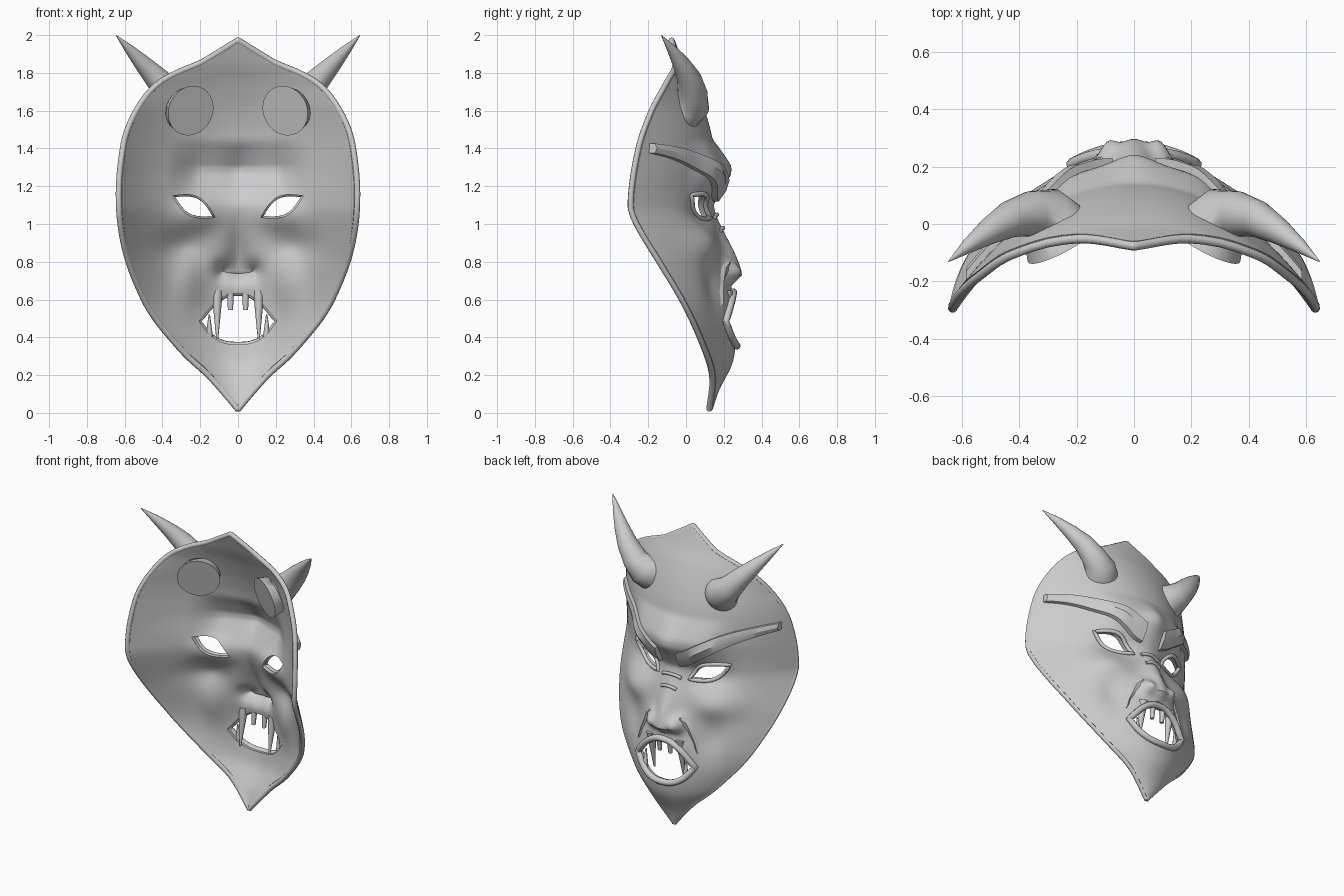
import bpy, bmesh, math
from mathutils import Vector

if "Cube" in bpy.data.objects:
    bpy.data.objects.remove(bpy.data.objects["Cube"])

# ---------- helpers ----------
def interp(tab, z):
    """Smooth (Hermite) interpolation through a list of (z, value)."""
    n = len(tab)
    z = min(max(z, tab[0][0]), tab[-1][0])
    i = max(k for k in range(n - 1) if tab[k][0] <= z)
    def slope(k):
        a, b = tab[max(k - 1, 0)], tab[min(k + 1, n - 1)]
        return (b[1] - a[1]) / (b[0] - a[0])
    (z0, v0), (z1, v1) = tab[i], tab[i + 1]
    h = z1 - z0
    t = (z - z0) / h
    return (v0 * (1 + 2 * t) * (1 - t) ** 2 + slope(i) * h * t * (1 - t) ** 2
            + v1 * t * t * (3 - 2 * t) + slope(i + 1) * h * t * t * (t - 1))

def bump(x, z, cx, cz, sx, sz):
    return math.exp(-((abs(x) - cx) / sx) ** 2 - ((z - cz) / sz) ** 2)

def lin(a, b, v):
    return min(max((v - a) / (b - a), 0), 1)

def ss(a, b, v):
    t = lin(a, b, v)
    return t * t * (3 - 2 * t)

def select(ob):
    bpy.ops.object.select_all(action='DESELECT')
    ob.select_set(True)
    bpy.context.view_layer.objects.active = ob

def finish(ob, angle=35):
    select(ob)
    bpy.ops.object.shade_smooth_by_angle(angle=math.radians(angle))
    return ob

def mesh_obj(name, verts, faces, angle=35):
    me = bpy.data.meshes.new(name)
    me.from_pydata(verts, [], faces)
    bm = bmesh.new()
    bm.from_mesh(me)
    bmesh.ops.recalc_face_normals(bm, faces=bm.faces)
    bm.to_mesh(me)
    bm.free()
    ob = bpy.data.objects.new(name, me)
    bpy.context.collection.objects.link(ob)
    return finish(ob, angle)

def loft(name, rings, angle=35):
    """Skin equal-sized rings of points and cap both ends."""
    n = len(rings[0])
    verts = [p for r in rings for p in r]
    faces = [(k * n + i, k * n + (i + 1) % n, (k + 1) * n + (i + 1) % n, (k + 1) * n + i)
             for k in range(len(rings) - 1) for i in range(n)]
    faces += [tuple(range(n)), tuple(range(len(verts) - n, len(verts)))]
    return mesh_obj(name, verts, faces, angle)

def tube(name, pts, r, closed=False):
    cu = bpy.data.curves.new(name, 'CURVE')
    cu.dimensions = '3D'
    cu.bevel_depth, cu.bevel_resolution, cu.use_fill_caps = r, 2, True
    sp = cu.splines.new('POLY')
    sp.points.add(len(pts) - 1)
    for p, q in zip(sp.points, pts):
        p.co = (*q, 1)
    sp.use_cyclic_u = closed
    ob = bpy.data.objects.new(name, cu)
    bpy.context.collection.objects.link(ob)
    select(ob)
    bpy.ops.object.convert(target='MESH')
    return finish(bpy.context.object, 50)

# ---------- face surface ----------
WIDTH = [(.015, .004), (.1, .075), (.2, .165), (.3, .275), (.4, .365), (.5, .445), (.6, .505),
         (.8, .587), (1, .63), (1.2, .638), (1.4, .617), (1.5, .592), (1.6, .545), (1.7, .475),
         (1.76, .405), (1.81, .31), (1.85, .21), (1.9, .125), (1.975, .004)]
EDGE = [(.015, .14), (.2, .155), (.4, .09), (.6, -.005), (.8, -.125), (1, -.245), (1.1, -.277),
        (1.4, -.235), (1.6, -.165), (1.75, -.085), (1.85, -.035), (1.975, -.06)]
MID = [(.015, .14), (.12, .175), (.25, .235), (.35, .245), (.5, .235), (.65, .225), (.85, .19),
       (1, .165), (1.15, .145), (1.3, .155), (1.45, .14), (1.6, .1), (1.75, .04), (1.86, -.015), (1.975, -.06)]

def Y(x, z):
    u = min(abs(x) / interp(WIDTH, z), 1)
    c, e = interp(MID, z), interp(EDGE, z)
    y = c - (c - e) * u ** 2.1
    brow = lin(1.1, 1.26, z) * (1 - lin(1.31, 1.45, z))        # creased brow ridge
    y += brow * (.03 * math.exp(-(x / .08) ** 2) + .055 * (1 - ss(.22, .4, abs(x))))
    nose = lin(.67, .73, z) * (1 - ss(.76, 1.1, z))
    y += .078 * nose * math.exp(-(x / (.05 + .03 * nose)) ** 2)
    y += .062 * bump(x, z, .095, .755, .042, .05)              # nostril wings
    y -= .045 * bump(x, z, .22, 1.06, .13, .075)               # eye sockets
    y += .04 * bump(x, z, .32, .89, .13, .09)                  # cheekbones
    y -= .03 * bump(x, z, .28, .68, .08, .13)                  # hollow cheeks
    y += .03 * bump(x, z, 0, .5, .2, .2)                       # muzzle
    return y

def on(x, z, off=0.0):
    return Vector((x, Y(x, z) + off, z))

# ---------- hole outlines (x, z) ----------
def eye_loop(s, grow=1.0, n=16):
    out, a = [], math.radians(27)
    for k in range(2 * n):
        t = k / n if k < n else 2 - k / n
        lx = (2 * t - 1) * .126 * grow
        lz = (.056 if k < n else -.052) * math.sin(math.pi * t) * grow
        out.append((s * (.234 + lx * math.cos(a) - lz * math.sin(a)),
                    1.092 + lx * math.sin(a) + lz * math.cos(a)))
    return out

def mouth_loop():
    up = [(-.205, .485), (-.13, .575), (-.06, .622), (0, .632), (.06, .622), (.13, .575), (.205, .485)]
    lo = [(-.205, .485), (-.15, .415), (-.08, .372), (0, .362), (.08, .372), (.15, .415), (.205, .485)]
    xs = [-.205 + .41 * k / 24 for k in range(25)]
    return [(x, interp(up, x)) for x in xs] + [(x, interp(lo, x)) for x in xs[-2:0:-1]]

# ---------- mask shell ----------
NX, NZ = 84, 110
verts, faces = [], []
for j in range(NZ + 1):
    z = .015 + 1.96 * j / NZ
    w = interp(WIDTH, z)
    for i in range(NX + 1):
        verts.append(on(w * (2 * i / NX - 1) * .9999, z))
for j in range(NZ):
    for i in range(NX):
        a = j * (NX + 1) + i
        faces.append((a, a + NX + 1, a + NX + 2, a + 1))        # outward is +y
me = bpy.data.meshes.new("mask_shell")
me.from_pydata(verts, [], faces)
shell = bpy.data.objects.new("mask_shell", me)
bpy.context.collection.objects.link(shell)
sol = shell.modifiers.new("thickness", 'SOLIDIFY')
sol.thickness, sol.offset = .03, -1
cutters = []
for k, lp in enumerate((eye_loop(1), eye_loop(-1), mouth_loop())):
    c = loft(f"hole_cutter_{k}", [[(x, y, z) for x, z in lp] for y in (-.5, .6)])
    c.hide_render = True
    cutters.append(c)
    b = shell.modifiers.new("hole", 'BOOLEAN')
    b.operation, b.object, b.solver = 'DIFFERENCE', c, 'EXACT'
select(shell)
for m in [m.name for m in shell.modifiers]:
    bpy.ops.object.modifier_apply(modifier=m)
for c in cutters:
    bpy.data.objects.remove(c)
finish(shell, 40)

# ---------- rolled rim around the edge ----------
zs = [.018 + 1.954 * (1 - math.cos(math.pi * k / 70)) / 2 for k in range(71)]
right = [(max(interp(WIDTH, z) - .007, .002), interp(EDGE, z) - .017, z) for z in zs]
tube("edge_rim", right + [(-x, y, z) for x, y, z in reversed(right)], .016, True)

# ---------- eyelids and lips ----------
for s, side in ((1, "right"), (-1, "left")):
    tube(f"eyelid_{side}", [on(x, z, .003) for x, z in eye_loop(s, 1.05)], .013, True)
tube("lips", [on(x * 1.05, .49 + (z - .49) * 1.05, .006) for x, z in mouth_loop()], .021, True)

# ---------- brows, horns, folds, fangs (both sides) ----------
BROW = [(.075, 1.175, .055), (.13, 1.2, .06), (.2, 1.245, .058), (.3, 1.305, .05),
        (.4, 1.35, .04), (.5, 1.382, .031), (.605, 1.405, .024)]
HORN = [(.25, -.07, 1.60, .135), (.275, -.01, 1.608, .122), (.305, .03, 1.635, .098), (.36, .035, 1.69, .079),
        (.43, .017, 1.77, .064), (.5, -.023, 1.845, .047), (.575, -.075, 1.925, .026), (.645, -.13, 1.998, .002)]

def tooth(name, x, z0, z1, r, lean=0.0, blunt=.1):
    rings = []
    for t in (0, .35, .7, .9, 1):
        z, rr = z0 + (z1 - z0) * t, r * ((1 - t) * (1 - blunt) + blunt)
        y = Y(x, z0) - .008 - lean * t
        rings.append([(x + rr * math.cos(a), y + rr * math.sin(a), z)
                      for a in (math.tau * k / 8 for k in range(8))])
    loft(name, rings, 50)

for s, side in ((1, "right"), (-1, "left")):
    rings = []
    for k in range(25):
        x = .075 + .51 * k / 24
        z = interp([(p[0], p[1]) for p in BROW], x)
        h = interp([(p[0], p[2]) for p in BROW], x)
        rings.append([(s * x, Y(x, z + d * h) + o, z + d * h)
                      for d, o in ((-1, -.02), (-1, .03), (0, .042), (1, .03), (1, -.02))])
    loft(f"eyebrow_{side}", rings, 30)

    rings, pts = [], [Vector(p[:3]) for p in HORN]
    for k, p in enumerate(pts):
        d = (pts[min(k + 1, 7)] - pts[max(k - 1, 0)]).normalized()
        if k == 0:
            d = Vector((.46, .86, .22)).normalized()           # base sits flush with the shell
        a = d.cross(Vector((0, 0, 1))).normalized()
        b = d.cross(a)
        ring = [p + HORN[k][3] * (a * math.cos(t) + b * math.sin(t))
                for t in (math.tau * i / 28 for i in range(28))]
        rings.append([(s * q.x, q.y, q.z) for q in ring])
    loft(f"horn_{side}", rings, 60)

    # wedge-shaped fold from nostril to mouth corner
    rings = []
    for x, z, w in ((.115, .8, .012), (.15, .77, .03), (.175, .71, .032), (.205, .64, .024), (.225, .57, .008)):
        rings.append([on(s * (x - w), z, -.012), on(s * x, z, .012), on(s * (x + w), z, -.012), on(s * x, z, -.02)])
    loft(f"cheek_fold_{side}", rings, 40)
    tooth(f"upper_fang_{side}", s * .11, .648, .395, .03, .04, .2)
    tooth(f"lower_fang_{side}", s * .152, .4, .52, .02, .01, .2)
    tooth(f"incisor_{side}", s * .04, .64, .545, .019, .01, .7)

# ---------- wrinkles over the nose bridge ----------
for k, (z, w) in enumerate(((1.035, .07), (.965, .055))):
    tube(f"nose_wrinkle_{k}", [on(w * t / 6, z + .015 * (1 - (t / 6) ** 2), .006)
                               for t in range(-6, 7)], .011)
